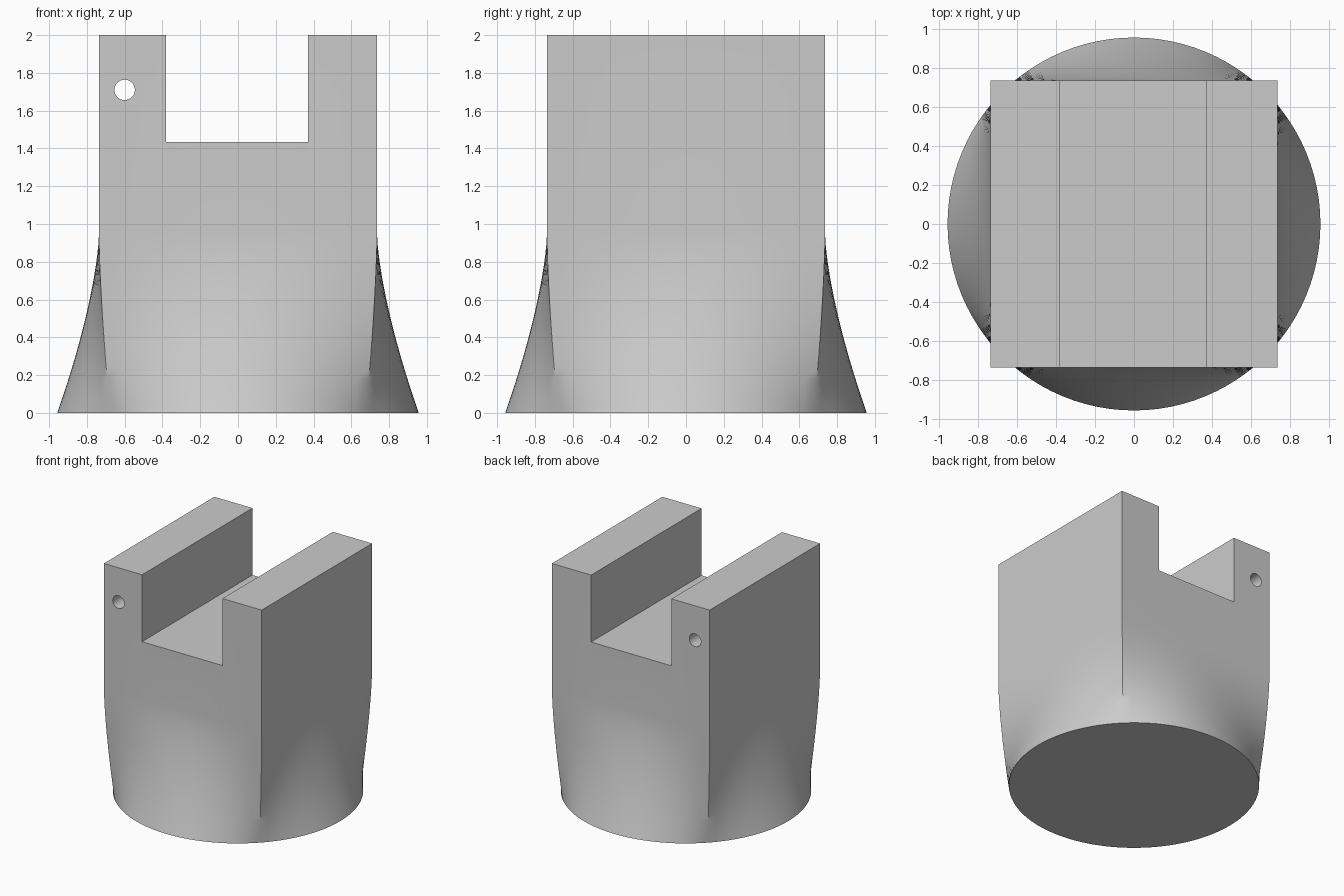
import bpy, bmesh, math
from mathutils import Matrix

cube = bpy.data.objects.get("Cube")
if cube:
    bpy.data.objects.remove(cube, do_unlink=True)

RADIUS, HALF = 0.957, 0.736      # round foot, square top
BLEND_TOP, HEIGHT = 0.95, 2.0    # where the section becomes fully square
SIDES, STEPS = 96, 16

grey = bpy.data.materials.new("plain_grey")
colour = (0.6, 0.6, 0.6, 1)
grey.diffuse_color = colour
grey.use_nodes = True
grey.node_tree.nodes["Principled BSDF"].inputs["Base Color"].default_value = colour


def add_object(name, bm):
    bmesh.ops.recalc_face_normals(bm, faces=bm.faces)
    mesh = bpy.data.meshes.new(name)
    bm.to_mesh(mesh)
    bm.free()
    mesh.materials.append(grey)
    obj = bpy.data.objects.new(name, mesh)
    bpy.context.collection.objects.link(obj)
    return obj


def section(bm, z):
    """Ring of vertices blending from a circle to a square with height."""
    roundness = max(0, 1 - z / BLEND_TOP) ** 1.5
    ring = []
    for i in range(SIDES):
        a = 2 * math.pi * i / SIDES
        c, s = math.cos(a), math.sin(a)
        square = HALF / max(abs(c), abs(s))
        r = square + (RADIUS - square) * roundness
        ring.append(bm.verts.new((r * c, r * s, z)))
    return ring


# Body: round foot lofted into a square block
bm = bmesh.new()
levels = [BLEND_TOP * i / STEPS for i in range(STEPS + 1)] + [HEIGHT]
rings = [section(bm, z) for z in levels]
for low, high in zip(rings, rings[1:]):
    for i in range(SIDES):
        j = (i + 1) % SIDES
        bm.faces.new((low[i], low[j], high[j], high[i]))
bm.faces.new(rings[0][::-1])
bm.faces.new(rings[-1])
body = add_object("clevis_body", bm)

# Cutter for the channel between the two cheeks
bm = bmesh.new()
bmesh.ops.create_cube(bm, size=1, matrix=Matrix.Translation((-0.005, 0, 1.935))
                      @ Matrix.Diagonal((0.75, 3, 1.0, 1)))
channel = add_object("channel_cutter", bm)

# Cutter for the pin hole through the right cheek
bm = bmesh.new()
bmesh.ops.create_cone(bm, cap_ends=True, segments=32, radius1=0.054, radius2=0.054, depth=3,
                      matrix=Matrix.Translation((-0.6, 0, 1.71))
                      @ Matrix.Rotation(math.pi / 2, 4, 'X'))
pin_hole = add_object("pin_hole_cutter", bm)

bpy.ops.object.select_all(action='DESELECT')
body.select_set(True)
bpy.context.view_layer.objects.active = body
for cutter in (channel, pin_hole):
    mod = body.modifiers.new(cutter.name, 'BOOLEAN')
    mod.operation, mod.solver, mod.object = 'DIFFERENCE', 'EXACT', cutter
    bpy.ops.object.modifier_apply(modifier=mod.name)
    bpy.data.objects.remove(cutter, do_unlink=True)
bpy.ops.object.shade_smooth_by_angle(angle=math.radians(30))
